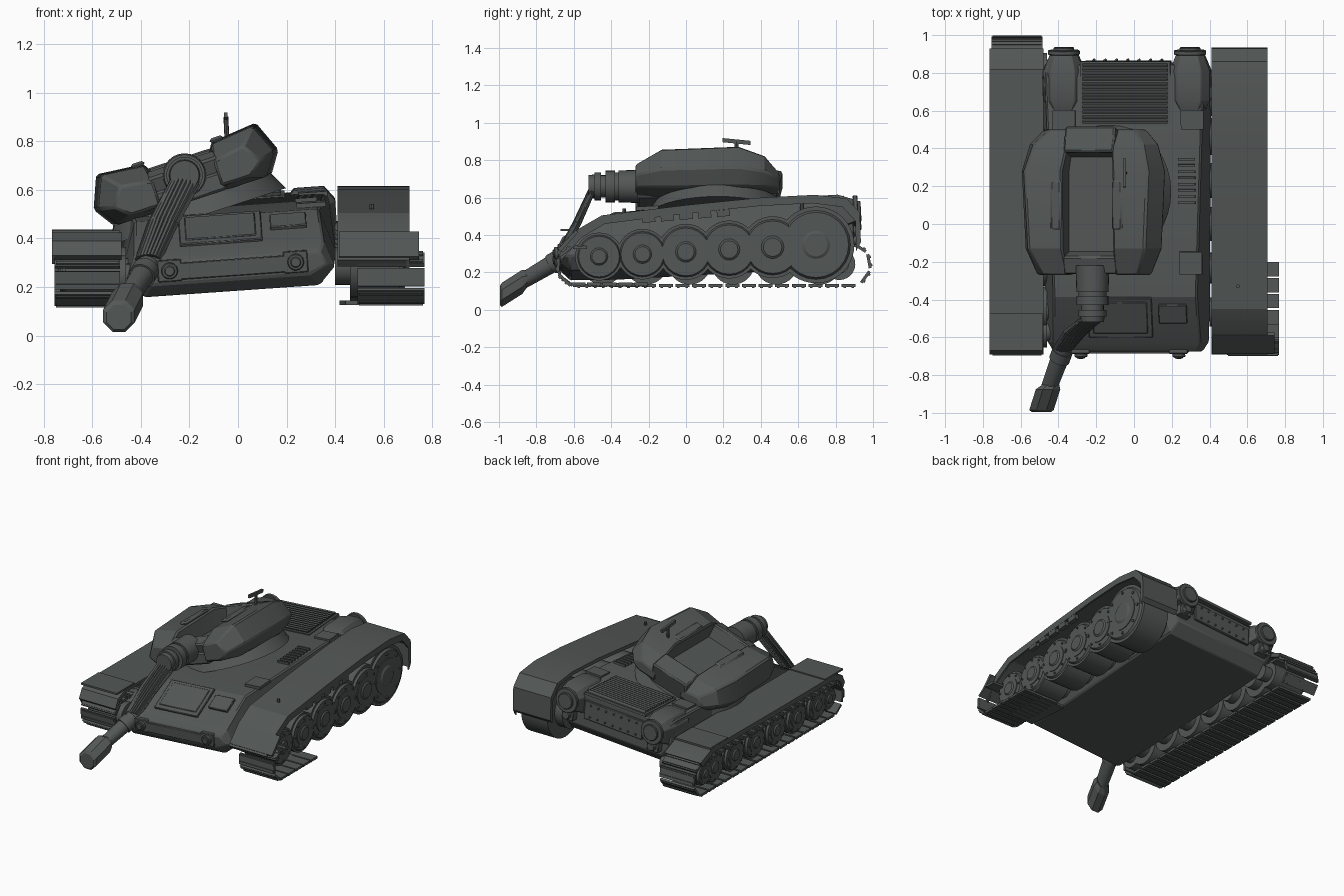
import bpy, bmesh
from math import pi, cos, sin, radians
from mathutils import Matrix, Vector, Euler

cube = bpy.data.objects.get("Cube")
if cube:
    bpy.data.objects.remove(cube)

steel = bpy.data.materials.new("dark grey steel")
steel.use_nodes = True
COLOUR = (0.085, 0.095, 0.092, 1)
steel.diffuse_color = COLOUR
steel.node_tree.nodes["Principled BSDF"].inputs["Base Color"].default_value = COLOUR


def pose(pivot, roll, pitch=0):
    """Tilt about a pivot: positive roll lifts +x, positive pitch lifts the rear."""
    turn = Matrix.Rotation(-roll, 4, 'Y') @ Matrix.Rotation(pitch, 4, 'X')
    return Matrix.Translation(pivot) @ turn @ Matrix.Translation(-Vector(pivot))


LEVEL = Matrix()
HULL = pose((0, 0, 0.4), 0.07, 0.056)
TURRET = pose((0, 0, 0), radians(18))
TURRET.translation = (-0.22, 0, 0.66)


class Part:
    """Collects primitives into one named mesh object."""

    def __init__(self):
        self.bm = bmesh.new()

    def box(self, centre, size, rx=0.0, ry=0.0, rz=0.0):
        m = Matrix.LocRotScale(Vector(centre), Euler((rx, ry, rz)), Vector(size))
        bmesh.ops.create_cube(self.bm, size=1, matrix=m)

    def rod(self, a, b, r1, r2=None, n=24):
        a, b = Vector(a), Vector(b)
        d = b - a
        m = Matrix.Translation((a + b) / 2) @ d.to_track_quat('Z', 'Y').to_matrix().to_4x4()
        bmesh.ops.create_cone(self.bm, cap_ends=True, segments=n, radius1=r1,
                              radius2=r1 if r2 is None else r2, depth=d.length, matrix=m)

    def loft(self, rings):
        loops = [[self.bm.verts.new(p) for p in ring] for ring in rings]
        for a, b in zip(loops, loops[1:]):
            for i in range(len(a)):
                j = (i + 1) % len(a)
                self.bm.faces.new((a[i], a[j], b[j], b[i]))
        self.bm.faces.new(loops[0])
        self.bm.faces.new(loops[-1])

    def finish(self, name, matrix=LEVEL, bevel=0.0):
        bmesh.ops.recalc_face_normals(self.bm, faces=self.bm.faces)
        mesh = bpy.data.meshes.new(name)
        self.bm.to_mesh(mesh)
        self.bm.free()
        mesh.materials.append(steel)
        ob = bpy.data.objects.new(name, mesh)
        bpy.context.collection.objects.link(ob)
        ob.matrix_world = matrix
        if bevel:
            mod = ob.modifiers.new("edge bevel", 'BEVEL')
            mod.width, mod.segments = bevel, 1
        bpy.ops.object.select_all(action='DESELECT')
        ob.select_set(True)
        bpy.context.view_layer.objects.active = ob
        bpy.ops.object.shade_smooth_by_angle(angle=radians(22))


# hull: six-sided sections (y, floor z, deck z, floor, waist and deck half widths)
hull = Part()
rings = []
for y, zb, zt, wb, wm, wt in ((-0.68, 0.27, 0.36, 0.32, 0.40, 0.37), (-0.63, 0.22, 0.40, 0.36, 0.43, 0.39),
                              (-0.38, 0.21, 0.52, 0.37, 0.44, 0.38), (0.78, 0.21, 0.53, 0.38, 0.45, 0.42),
                              (0.85, 0.28, 0.51, 0.37, 0.43, 0.41)):
    zm = zb + 0.4 * (zt - zb)
    rings.append([(-0.04 + x, y, z) for x, z in ((-wb, zb), (wb, zb), (wm, zm), (wt, zt), (-wt, zt), (-wm, zm))])
hull.loft(rings)
hull.finish("hull", HULL, 0.008)

# front plate fittings and hatches on the slope
front = Part()
front.box((0, -0.68, 0.32), (0.56, 0.02, 0.07))
front.box((-0.07, -0.49, 0.47), (0.34, 0.24, 0.02), rx=0.45)
front.box((-0.07, -0.49, 0.478), (0.29, 0.19, 0.015), rx=0.45)
front.box((0.21, -0.47, 0.48), (0.15, 0.11, 0.025), rx=0.45)
for x in (-0.29, 0.23):
    front.box((x, -0.675, 0.325), (0.10, 0.03, 0.09))
    front.rod((x, -0.66, 0.325), (x, -0.71, 0.325), 0.034)
    front.rod((x, -0.70, 0.325), (x, -0.718, 0.325), 0.022)
front.finish("front_fittings", HULL, 0.004)

# engine deck louvres and side vents
grille = Part()
grille.box((-0.035, 0.70, 0.525), (0.48, 0.34, 0.02))
for i in range(13):
    grille.box((-0.035, 0.55 + i * 0.025, 0.54), (0.45, 0.012, 0.02), rx=0.4)
for i in range(8):
    grille.box((0.29, 0.12 + i * 0.033, 0.533), (0.09, 0.012, 0.015))
for x, y, length in ((0.32, 0.56, 0.1), (0.31, -0.2, 0.12), (-0.36, 0.56, 0.1)):
    grille.box((x, y, 0.53), (0.12, length, 0.02))
grille.finish("engine_grille", HULL)

# rear exhaust housings with end discs, rear plate and hooks
rear = Part()
for x in (-0.365, 0.305):
    rings = []
    for y, w, h in ((0.60, 0.075, 0.07), (0.66, 0.105, 0.09), (0.82, 0.105, 0.09), (0.91, 0.07, 0.06)):
        rings.append([(x + sx * w * k, y, 0.455 + sz * h * j) for sx, sz, k, j in (
            (-1, -1, 1, 1), (1, -1, 1, 1), (1, 1, 1, .4), (1, 1, .6, 1), (-1, 1, .6, 1), (-1, 1, 1, .4))])
    rear.loft(rings)
    rear.rod((x, 0.90, 0.455), (x, 0.925, 0.455), 0.085)
    rear.rod((x, 0.92, 0.455), (x, 0.94, 0.455), 0.055)
    rear.box((x, 0.87, 0.35), (0.09, 0.05, 0.08))
    rear.rod((x, 0.86, 0.35), (x, 0.92, 0.35), 0.03, n=12)
rear.box((-0.03, 0.855, 0.41), (0.46, 0.02, 0.13))
for i in range(7):
    for z in (0.37, 0.45):
        rear.rod((-0.21 + i * 0.06, 0.86, z), (-0.21 + i * 0.06, 0.875, z), 0.008, n=6)
rear.finish("rear_fittings", HULL, 0.004)


# fenders: bent sheet with an outer lip
def fender(x0, x1, path, thick):
    part = Part()
    for a, b, t in ((x0, x1, thick), (x1 - 0.006, x1 + 0.006, thick * 1.8)):
        inner = [(y * 0.97 + 0.003, z - t) for y, z in reversed(path)]
        part.loft([[(x, y, z) for y, z in list(path) + inner] for x in (a, b)])
    return part


part = fender(0.41, 0.70, ((-0.69, 0.31), (-0.58, 0.43), (-0.45, 0.505), (0, 0.56), (0.4, 0.60),
                           (0.69, 0.615), (0.86, 0.595), (0.93, 0.52), (0.935, 0.36)), 0.025)
part.box((0.58, -0.63, 0.37), (0.33, 0.14, 0.02), rx=0.83)
for y in (-0.33, 0.2, 0.62):
    part.rod((0.55, y, 0.52), (0.55, y, 0.565 + 0.07 * y), 0.01, n=8)
for i in range(5):
    part.box((0.69, -0.2 + i * 0.1, 0.485 + i * 0.008), (0.03, 0.07, 0.035), rx=0.1)
part.finish("left_fender")

part = fender(-0.48, -0.76, ((-0.69, 0.33), (-0.66, 0.39), (-0.58, 0.425), (0, 0.425), (0.6, 0.43),
                             (0.8, 0.425), (0.93, 0.37)), 0.02)
part.box((-0.625, -0.57, 0.427), (0.28, 0.2, 0.012))
part.box((-0.625, 0.72, 0.43), (0.28, 0.2, 0.012))
part.finish("right_fender")


# road wheels: wide drum with rim, dish, hub and bolts
def wheel(part, side, x, y, z, r):
    part.rod((side * 0.46, y, z), (side * (x - 0.02), y, z), r, n=40)
    for a, b, k, j in ((0.40, x, 0.6, 0.6), (x - 0.02, x - 0.005, 0.9, 0.85), (x - 0.01, x + 0.008, 0.45, 0.3)):
        part.rod((side * a, y, z), (side * b, y, z), r * k, r * j)
    for i in range(8):
        a = i * pi / 4
        p = (y + 0.74 * r * cos(a), z + 0.74 * r * sin(a))
        part.rod((side * (x - 0.01), *p), (side * (x + 0.003), *p), r * 0.05, n=6)


left, right = Part(), Part()
for i in range(6):
    y = -0.465 + i * 0.232
    wheel(left, 1, 0.685, y, 0.285 + i * 0.0125, (0.128, 0.135, 0.15, 0.155, 0.165, 0.205)[i])
    wheel(right, -1, 0.73, y + 0.02, 0.25, 0.115)
for y, r in ((-0.57, 0.085), (0.82, 0.085)):
    wheel(right, -1, 0.73, y, 0.245, r)
left.finish("left_road_wheels")
right.finish("right_road_wheels")


# tracks: links set along a stadium path, measured from the rear of the lower run
def link(part, x, width, s, y0, y1, zc, r):
    run, bend = y1 - y0, pi * r
    s %= 2 * (run + bend)
    if s < run:
        p, a = (y1 - s, zc - r), 0
    elif s < run + bend:
        a = (s - run) / r
        p = (y0 - r * sin(a), zc - r * cos(a))
    elif s < 2 * run + bend:
        p, a = (y0 + s - run - bend, zc + r), pi
    else:
        a = pi + (s - 2 * run - bend) / r
        p = (y1 - r * sin(a), zc - r * cos(a))
    part.box((x, *p), (width, 0.075, 0.016), rx=-a)
    out = Vector((0, -sin(a), -cos(a))) * 0.008
    for k in (-0.022, 0.022):
        part.box(Vector((x, *p)) + out + Vector((0, -cos(a), sin(a))) * k, (width * 0.96, 0.014, 0.012), rx=-a)


track = Part()
for i in range(40):
    link(track, -0.62, 0.27, i * 0.0889, -0.57, 0.87, 0.24, 0.11)
track.finish("right_track")
track = Part()
for i in range(9):
    link(track, 0.63, 0.275, 0.04 + i * 0.084, -0.585, -0.2, 0.235, 0.098)
track.box((0.53, -0.36, 0.135), (0.2, 0.3, 0.018), rz=0.08)
track.finish("broken_left_track")

# turret: two armoured cheeks around a sunken floor, all knocked askew
turret = Part()
for s in (-1, 1):
    rings = []
    for y, ui, uo, vb, vt in ((-0.27, 0.13, 0.32, -0.09, 0.04), (-0.13, 0.14, 0.38, -0.11, 0.105),
                              (0.28, 0.14, 0.40, -0.11, 0.115), (0.42, 0.12, 0.36, -0.10, 0.075),
                              (0.50, 0.10, 0.29, -0.08, 0.0)):
        low, mid, top = uo - 0.06, uo, uo - 0.055
        vm = vb + 0.4 * (vt - vb)
        rings.append([(s * u, y, v) for u, v in ((ui, vb), (low, vb), (mid, vm), (top, vt), (ui, vt - 0.02))])
    turret.loft(rings)
    turret.box((s * 0.17, 0.1, 0.1), (0.06, 0.26, 0.02))
turret.box((0, 0.1, -0.07), (0.3, 0.72, 0.08))
turret.box((0, 0.43, -0.02), (0.28, 0.14, 0.16), rx=-0.25)
turret.box((0, -0.2, -0.02), (0.3, 0.1, 0.14), rx=0.3)
turret.finish("turret", TURRET, 0.012)

ring = Part()
ring.rod((0, 0.17, -0.18), (0, 0.17, -0.10), 0.38, 0.34, 40)
ring.finish("turret_ring", TURRET)

# bent sight bracket on the roof
sight = Part()
sight.rod((-0.04, 0.27, 0.70), (-0.05, 0.27, 0.90), 0.01, n=8)
sight.box((-0.05, 0.27, 0.90), (0.015, 0.15, 0.022), rx=-0.1)
sight.finish("roof_bracket")

# stepped mantlet, peeled barrel strips, fallen barrel and muzzle brake
mantlet = Part()
for y0, y1, r0, r1 in ((-0.36, -0.22, 0.085, 0.09), (-0.39, -0.34, 0.075, 0.075), (-0.43, -0.38, 0.085, 0.085),
                       (-0.47, -0.42, 0.06, 0.06), (-0.49, -0.455, 0.075, 0.075), (-0.52, -0.48, 0.06, 0.065)):
    mantlet.rod((-0.22, y0, 0.66), (-0.22, y1, 0.66), r0, r1)
mantlet.finish("gun_mantlet")

strips = Part()
for i in range(11):
    a = pi * i / 10
    start = Vector((-0.22 + 0.055 * cos(a), -0.50, 0.62 + 0.05 * sin(a)))
    mid = Vector((-0.31 + 0.055 * cos(a), -0.57 - 0.02 * sin(a), 0.46 + 0.02 * sin(a)))
    end = Vector((-0.37 + 0.045 * cos(a), -0.65 - 0.02 * sin(a), 0.31 + 0.02 * sin(a)))
    strips.rod(start, mid, 0.01, n=6)
    strips.rod(mid, end, 0.01, n=6)
strips.finish("peeled_barrel_strips")

barrel = Part()
tip, root = Vector((-0.455, -0.88, 0.15)), Vector((-0.37, -0.65, 0.285))
barrel.rod(tip, root, 0.042, 0.05)
barrel.rod(tip.lerp(root, 0.7), tip.lerp(root, 0.9), 0.055)
barrel.loft([[(x + r * cos(k * pi / 4 + pi / 8), y, z + r * sin(k * pi / 4 + pi / 8)) for k in range(8)]
             for x, y, z, r in ((-0.49, -0.995, 0.075, 0.055), (-0.49, -0.985, 0.08, 0.07),
                                (-0.455, -0.875, 0.15, 0.07), (-0.44, -0.85, 0.165, 0.048))])
barrel.finish("fallen_barrel")
